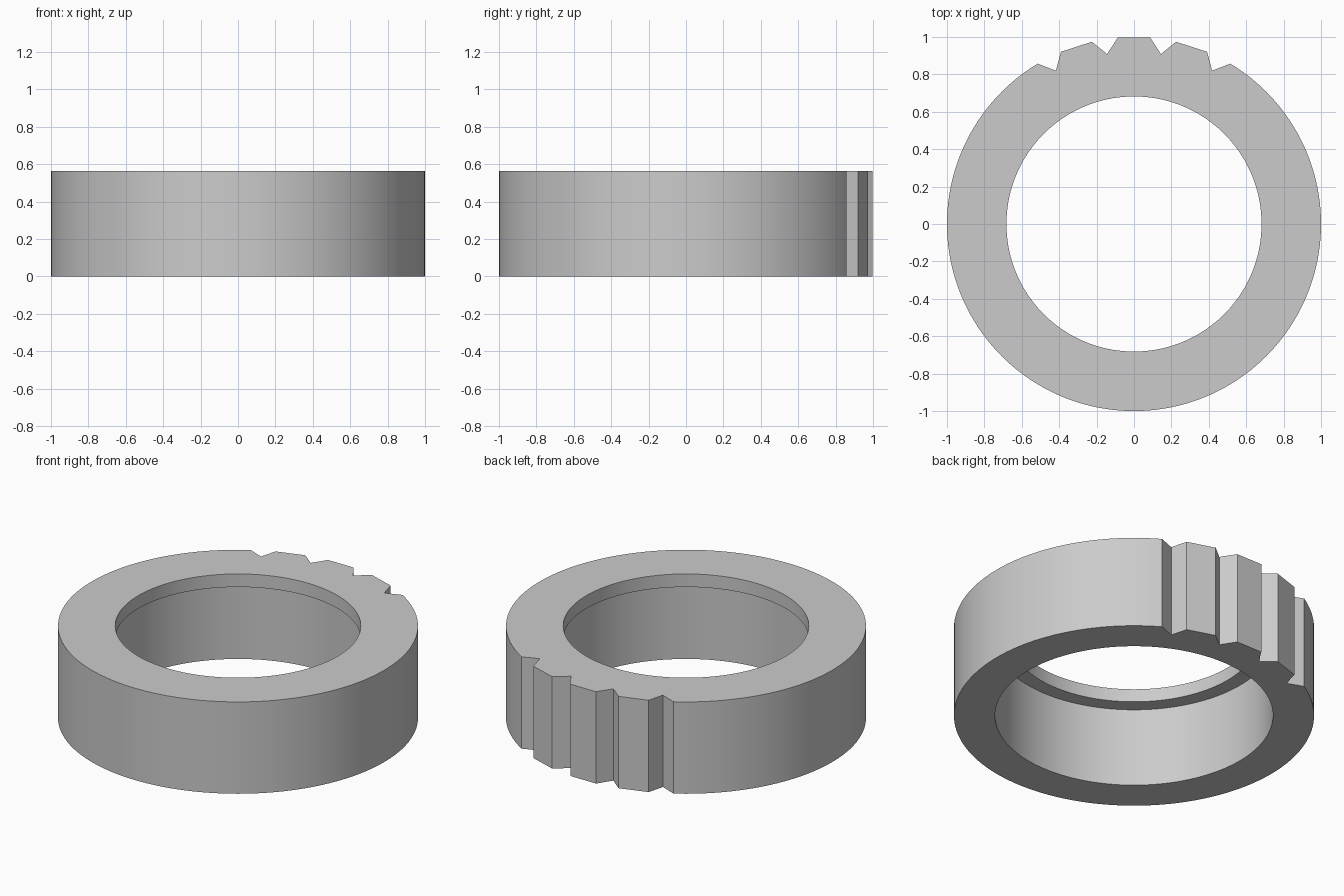
import bpy, bmesh
from math import radians, sin, cos
from mathutils import Vector

if "Cube" in bpy.data.objects:
    bpy.data.objects.remove(bpy.data.objects["Cube"])

HEIGHT, LIP = 0.563, 0.08
OUTER, VALLEY, BORE, LIP_BORE = 1.0, 0.92, 0.772, 0.682

grey = bpy.data.materials.new("light grey")
grey.use_nodes = True
grey.diffuse_color = (0.6, 0.6, 0.6, 1)
grey.node_tree.nodes["Principled BSDF"].inputs["Base Color"].default_value = (0.6, 0.6, 0.6, 1)


def polar(angle, radius):
    """Point at an angle in degrees measured from the back (+y)."""
    return Vector((radius * sin(radians(angle)), radius * cos(radians(angle)), 0))


# Corners of the toothed sector: four V notches with flat-topped teeth between
corners = []
for valley in (-27, -9, 9, 27):
    corners += [(valley - 4, OUTER), (valley, VALLEY), (valley + 4, OUTER)]


def outline(angle):
    """Outer edge: straight cuts across the toothed sector, round elsewhere."""
    for (a, ra), (b, rb) in zip(corners, corners[1:]):
        if a <= angle <= b:
            return polar(a, ra).lerp(polar(b, rb), (angle - a) / (b - a))
    return polar(angle, OUTER)


# Closed wall section swept round the ring
angles = range(-179, 181, 2)
bm = bmesh.new()
columns = []
for angle in angles:
    edge = outline(angle)
    section = [(edge, 0), (edge, HEIGHT),
               (polar(angle, LIP_BORE), HEIGHT), (polar(angle, LIP_BORE), HEIGHT - LIP),
               (polar(angle, BORE), HEIGHT - LIP), (polar(angle, BORE), 0)]
    columns.append([bm.verts.new((p.x, p.y, z)) for p, z in section])

for i, here in enumerate(columns):
    after = columns[(i + 1) % len(columns)]
    for j in range(len(here)):
        k = (j + 1) % len(here)
        bm.faces.new((here[j], here[k], after[k], after[j]))
bmesh.ops.recalc_face_normals(bm, faces=bm.faces)

mesh = bpy.data.meshes.new("notched_ring")
bm.to_mesh(mesh)
bm.free()
mesh.materials.append(grey)
ring = bpy.data.objects.new("notched_ring", mesh)
bpy.context.collection.objects.link(ring)

# Smooth round walls, crisp rims and notches
bpy.ops.object.select_all(action='DESELECT')
ring.select_set(True)
bpy.context.view_layer.objects.active = ring
bpy.ops.object.shade_smooth_by_angle(angle=radians(8))
